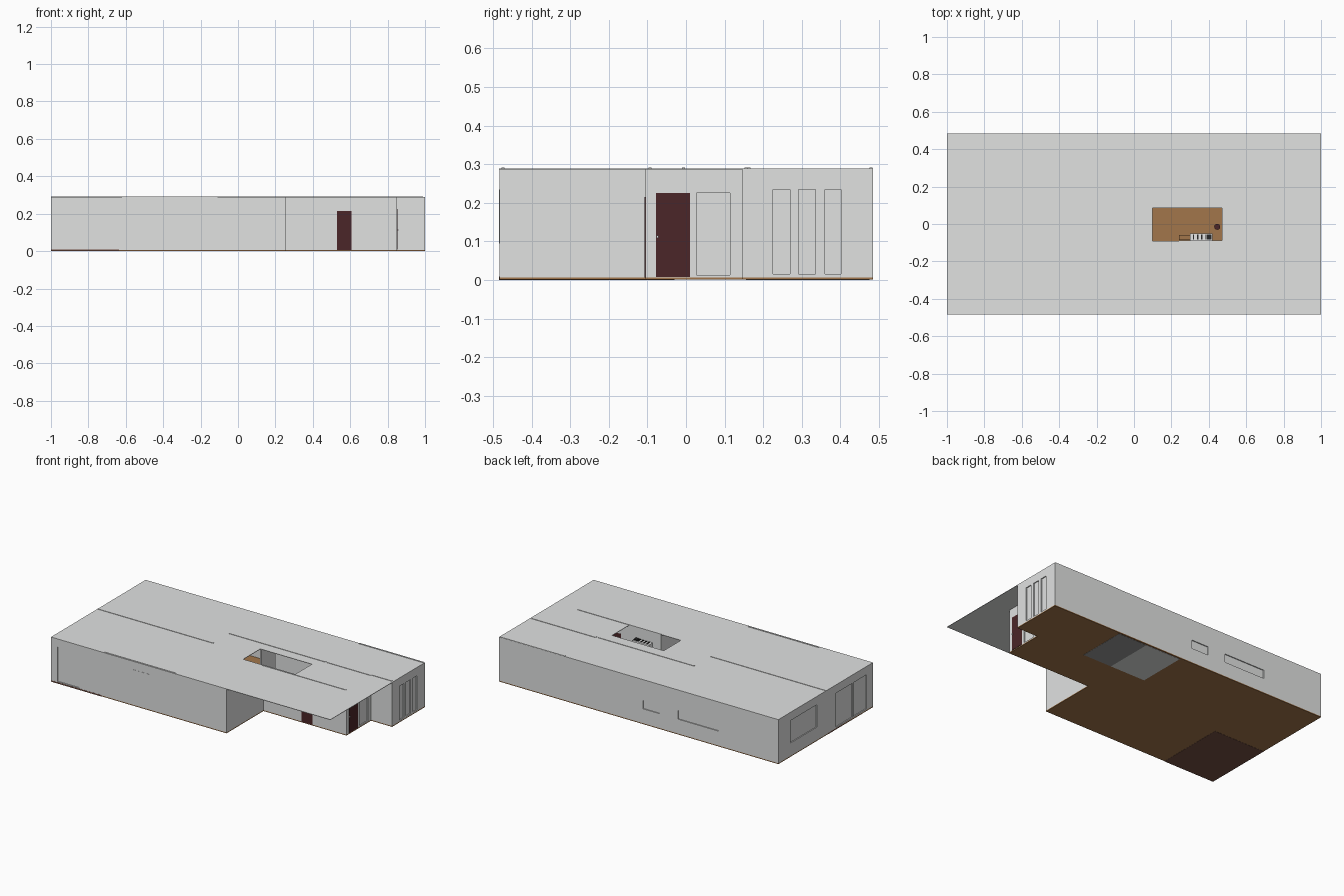
import bpy, bmesh
from mathutils import Matrix, Vector

old = bpy.data.objects.get("Cube")
if old:
    bpy.data.objects.remove(old)


def material(name, color):
    m = bpy.data.materials.new(name)
    m.use_nodes = True
    m.diffuse_color = (*color, 1)
    m.node_tree.nodes["Principled BSDF"].inputs["Base Color"].default_value = (*color, 1)
    return m


PLASTER = material("plaster_grey", (0.75, 0.76, 0.755))
WOOD = material("wood_floor", (0.36, 0.18, 0.07))
DARK_WOOD = material("dark_wood_floor", (0.18, 0.08, 0.056))
TILE = material("dark_tile", (0.31, 0.31, 0.31))
DOOR = material("door_red_brown", (0.07, 0.019, 0.021))
WHITE = material("white_fittings", (0.85, 0.85, 0.85))
BLACK = material("black_fittings", (0.02, 0.02, 0.02))

OUTLINE = [(-1, -0.483), (0.256, -0.483), (0.256, -0.105), (0.85, -0.105),
           (0.85, 0.147), (1, 0.147), (1, 0.484), (-1, 0.484)]
FLOOR, TOP = 0.007, 0.289


def finish(name, bm, mat):
    mesh = bpy.data.meshes.new(name)
    bm.to_mesh(mesh)
    bm.free()
    obj = bpy.data.objects.new(name, mesh)
    bpy.context.collection.objects.link(obj)
    if mat:
        mesh.materials.append(mat)
    return obj


def add_box(bm, x, y, z):
    spans = (x, y, z)
    centre = Vector([(a + b) / 2 for a, b in spans])
    size = Vector([b - a for a, b in spans])
    bmesh.ops.create_cube(bm, size=1, matrix=Matrix.Translation(centre) @ Matrix.Diagonal((*size, 1)))


def box(name, x, y, z, mat):
    bm = bmesh.new()
    add_box(bm, x, y, z)
    return finish(name, bm, mat)


def bake(obj):
    # Turn the modifier stack into plain mesh
    graph = bpy.context.evaluated_depsgraph_get()
    mesh = bpy.data.meshes.new_from_object(obj.evaluated_get(graph))
    obj.modifiers.clear()
    obj.data = mesh


# Floor slab following the house outline
bm = bmesh.new()
face = bm.faces.new([bm.verts.new((x, y, 0.001)) for x, y in OUTLINE])
top = bmesh.ops.extrude_face_region(bm, geom=[face])["geom"]
bmesh.ops.translate(bm, vec=(0, 0, FLOOR - 0.001), verts=[g for g in top if isinstance(g, bmesh.types.BMVert)])
bmesh.ops.recalc_face_normals(bm, faces=bm.faces)
finish("floor", bm, WOOD)

# Floors of individual rooms
box("bedroom_floor", (-1, -0.635), (-0.484, -0.03), (0, 0.0085), DARK_WOOD)
box("bathroom_floor", (0.055, 0.305), (0.156, 0.475), (0, 0.0085), PLASTER)
box("utility_floor", (0.305, 0.51), (0.156, 0.475), (0, 0.0085), TILE)

# Outer walls
bm = bmesh.new()
low = [bm.verts.new((x, y, FLOOR)) for x, y in OUTLINE]
high = [bm.verts.new((x, y, TOP - 0.003)) for x, y in OUTLINE]
for i in range(len(low)):
    j = (i + 1) % len(low)
    bm.faces.new((low[i], low[j], high[j], high[i]))
walls = finish("outer_walls", bm, PLASTER)
solid = walls.modifiers.new("thickness", "SOLIDIFY")
solid.thickness = 0.014
solid.offset = -1
solid.use_even_offset = True

# Shallow window recesses cut into the outer walls
D = 0.006
bm = bmesh.new()
for y in ((0.225, 0.27), (0.292, 0.335), (0.36, 0.402)):
    add_box(bm, (1 - D, 1.05), y, (0.015, 0.235))
add_box(bm, (0.85 - D, 0.87), (0.027, 0.114), (0.013, 0.225))
for x in ((-0.15, -0.03), (-0.57, -0.28)):
    add_box(bm, x, (0.484 - D, 0.52), (0.1, 0.155))
for y, z in (((0.09, 0.36), (0.09, 0.235)), ((-0.275, -0.105), (0.015, 0.235)),
             ((-0.42, -0.285), (0.015, 0.235))):
    add_box(bm, (-1.05, -1 + D), y, z)
add_box(bm, (-0.955, -0.8), (-0.52, -0.483 + D), (0.012, 0.235))
cutter = finish("window_cutter", bm, None)
cutter.hide_render = True
cut = walls.modifiers.new("windows", "BOOLEAN")
cut.object = cutter
cut.operation = "DIFFERENCE"
cut.solver = "EXACT"
bake(walls)
bpy.data.objects.remove(cutter)

# Front window stands just proud of the wall
box("front_window", (-0.42, -0.283), (-0.484, -0.475), (0.095, 0.235), PLASTER)

# Roof slab as four strips around the skylight
HX, HY = (0.1, 0.47), (-0.09, 0.085)
bm = bmesh.new()
Z = (TOP - 0.003, TOP)
add_box(bm, (-1, HX[0]), (-0.484, 0.484), Z)
add_box(bm, (HX[1], 1), (-0.484, 0.484), Z)
add_box(bm, HX, (-0.484, HY[0]), Z)
add_box(bm, HX, (HY[1], 0.484), Z)
finish("roof", bm, PLASTER)

# Ridges where wall tops show through the roof
RIDGES = [((-1, -0.17), -0.007), ((-0.17, 0.52), 0.156), ((0.53, 0.84), 0.156), ((0.53, 0.99), 0.163),
          ((0.24, 0.84), -0.093), ((-0.62, -0.11), -0.474), ((0.53, 0.99), 0.479)]
for x, y in RIDGES:
    box("wall_ridge", x, (y - 0.004, y + 0.004), (TOP - 0.004, TOP + 0.0025), PLASTER)

# Interior partitions
Z = (FLOOR, TOP - 0.003)
for x, y in (((-0.99, -0.17), -0.007), ((0.16, 0.84), 0.156)):
    box("long_partition", x, (y - 0.006, y + 0.006), Z, PLASTER)
for x, y in ((-0.635, (-0.475, -0.007)), (-0.17, (-0.475, -0.007)),
             (0.055, (0.156, 0.475)), (0.305, (0.156, 0.475)), (0.51, (0.156, 0.475))):
    box("cross_partition", (x - 0.005, x + 0.005), y, Z, PLASTER)

# Doors with handles
box("front_door", (0.53, 0.608), (-0.107, -0.09), (0.006, 0.215), DOOR)
box("side_door", (0.834, 0.852), (-0.078, 0.011), (0.008, 0.225), DOOR)
box("side_door_handle", (0.852, 0.857), (-0.076, -0.071), (0.109, 0.115), WHITE)

# Kitchen furniture under the skylight
box("low_cabinet", (0.24, 0.3), (-0.085, -0.06), (FLOOR, 0.09), WOOD)
box("kitchen_unit", (0.3, 0.42), (-0.088, -0.05), (FLOOR, 0.22), WHITE)
for i in range(4):
    x = 0.315 + 0.022 * i
    box("unit_slot", (x, x + 0.007), (-0.082, -0.056), (0.218, 0.224), BLACK)
box("dark_appliance", (0.39, 0.415), (-0.082, -0.056), (0.218, 0.226), BLACK)
bm = bmesh.new()
bmesh.ops.create_cone(bm, cap_ends=True, segments=16, radius1=0.016, radius2=0.016, depth=0.1,
                      matrix=Matrix.Translation((0.445, -0.015, FLOOR + 0.05)))
finish("round_stool", bm, DOOR)
